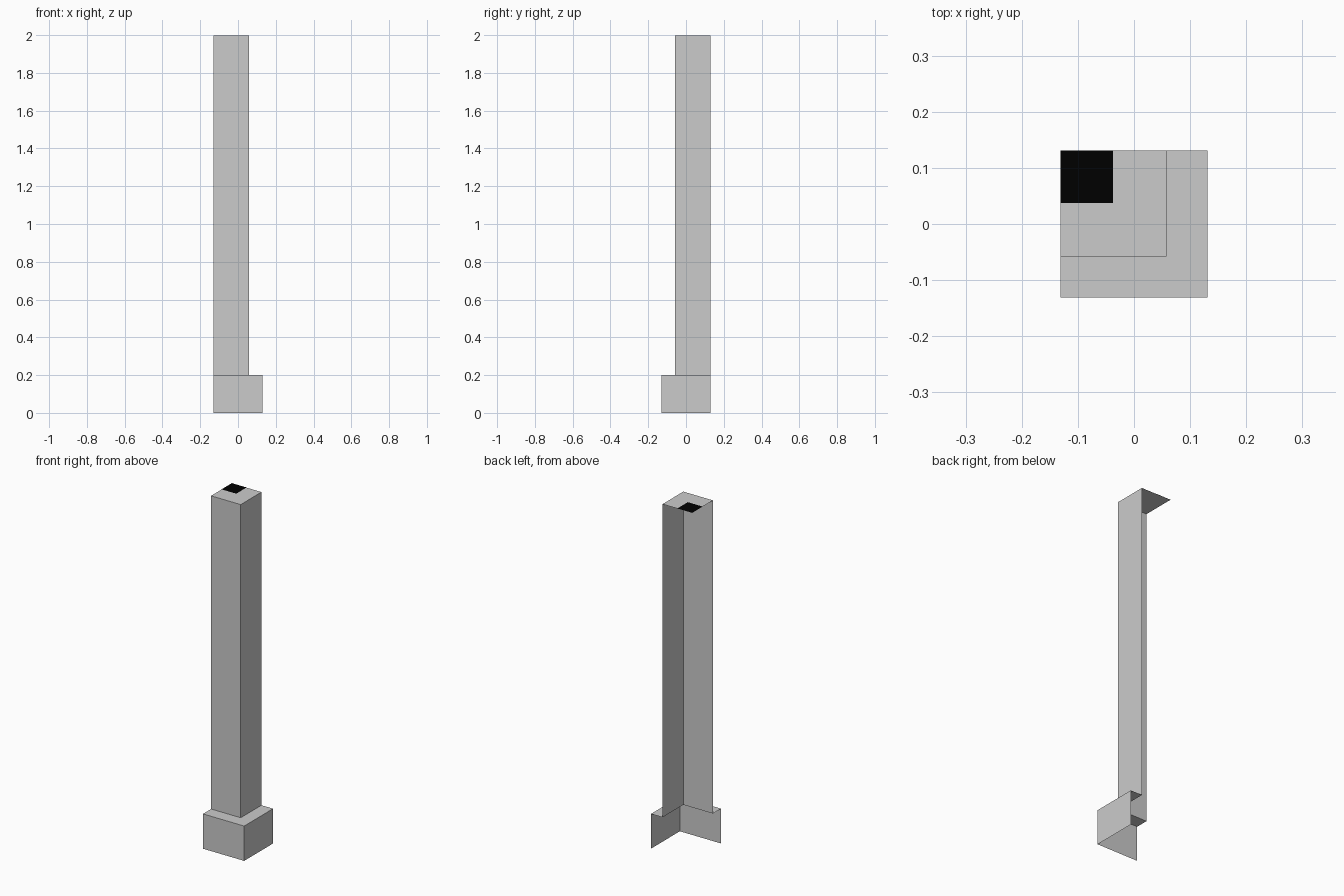
import bpy, bmesh

if "Cube" in bpy.data.objects:
    bpy.data.objects.remove(bpy.data.objects["Cube"])

HALF = 0.131      # outer half width of the plinth
SHAFT = 0.0575    # offset of the shaft's front and right walls
STEP = 0.2        # plinth height
TOP = 2.0


def corner_sweep(name, profile):
    """Sweep an (offset, z) profile round the front-right corner, back sides open."""
    bm = bmesh.new()
    rings = [[bm.verts.new((x, y, z)) for x, y in ((-HALF, -o), (o, -o), (o, HALF))]
             for o, z in profile]
    for low, high in zip(rings, rings[1:]):
        for i in range(2):
            bm.faces.new((low[i], low[i + 1], high[i + 1], high[i]))
    return add_object(name, bm)


def flat_square(name, x0, x1, y0, y1, z):
    bm = bmesh.new()
    bm.faces.new([bm.verts.new((x, y, z))
                  for x, y in ((x0, y0), (x1, y0), (x1, y1), (x0, y1))])
    return add_object(name, bm)


def add_object(name, bm):
    mesh = bpy.data.meshes.new(name)
    bm.to_mesh(mesh)
    bm.free()
    obj = bpy.data.objects.new(name, mesh)
    bpy.context.collection.objects.link(obj)
    return obj


# Plinth walls with the ledge running in to the shaft
corner_sweep("plinth", [(HALF, 0), (HALF, STEP), (SHAFT, STEP)])

# Tall shaft walls
corner_sweep("shaft", [(SHAFT, STEP), (SHAFT, TOP - 0.001)])

# Cap closing the shaft
flat_square("cap", -HALF, SHAFT, -SHAFT, HALF, TOP - 0.001)

# Black patch on the inner quarter of the cap
patch = flat_square("cap_patch", -HALF, -0.0375, 0.0375, HALF, TOP)
black = bpy.data.materials.new("black")
black.diffuse_color = (0.0, 0.0, 0.0, 1)
black.use_nodes = True
black.node_tree.nodes["Principled BSDF"].inputs["Base Color"].default_value = black.diffuse_color
patch.data.materials.append(black)
